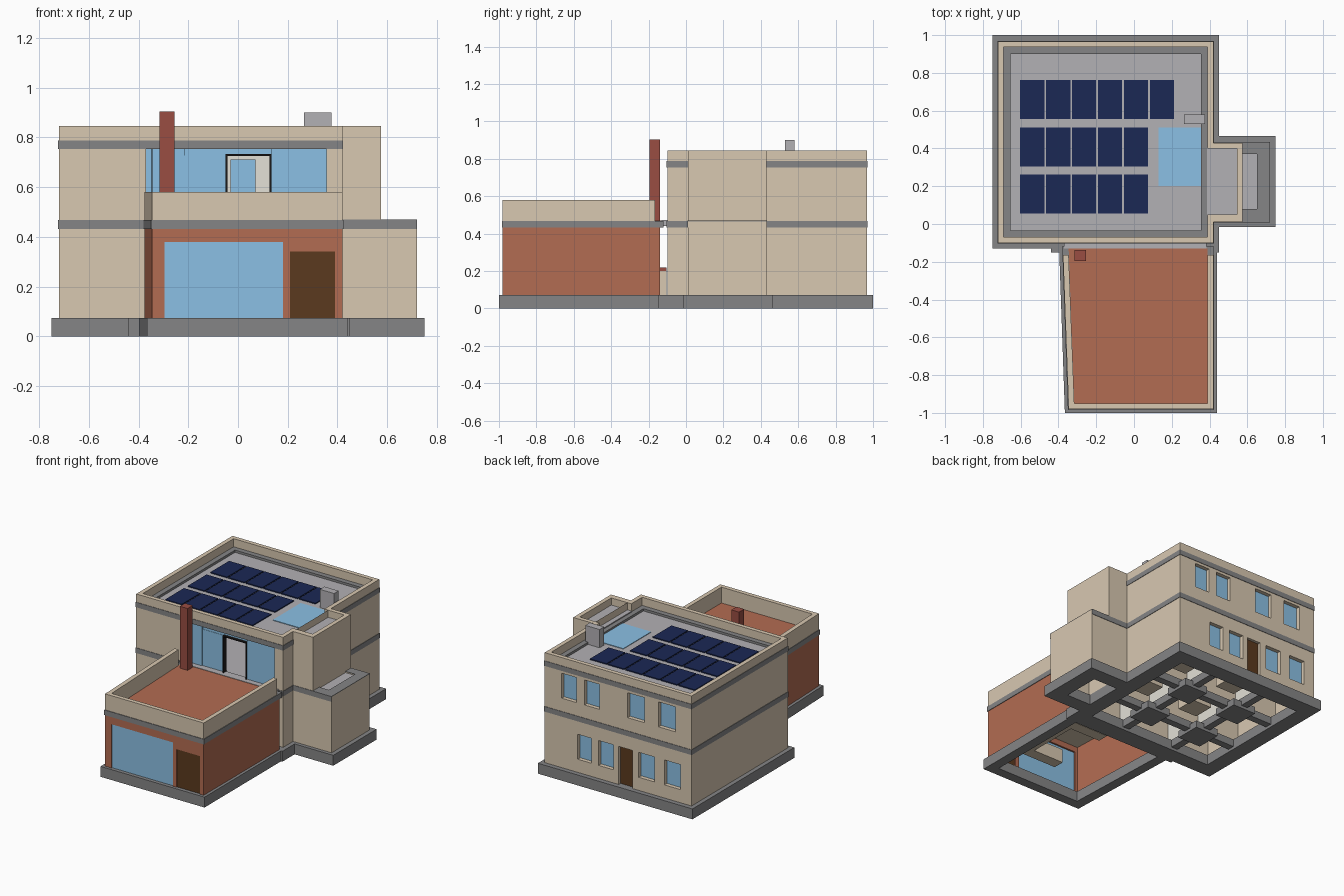
import bpy, bmesh

cube = bpy.data.objects.get("Cube")
if cube:
    bpy.data.objects.remove(cube, do_unlink=True)


def material(name, r, g, b):
    m = bpy.data.materials.new(name)
    m.use_nodes = True
    m.diffuse_color = (r, g, b, 1)
    m.node_tree.nodes["Principled BSDF"].inputs["Base Color"].default_value = (r, g, b, 1)
    return m


BEIGE = material("beige render", .69, .58, .44)
GLASS = material("blue glass", .26, .53, .78)
BRICK = material("brick", .45, .15, .085)
DARK = material("dark grey stone", .235, .235, .24)
LIGHT = material("light grey roof", .45, .44, .46)
NAVY = material("navy panel", .011, .021, .09)
RED = material("dark red brick", .32, .075, .055)
BROWN = material("brown wood", .105, .042, .013)
WHITE = material("off white", .77, .75, .68)
BLACK = material("black frame", .012, .01, .01)


def finish(name, bm, mat):
    bmesh.ops.recalc_face_normals(bm, faces=bm.faces)
    me = bpy.data.meshes.new(name)
    bm.to_mesh(me)
    bm.free()
    me.materials.append(mat)
    ob = bpy.data.objects.new(name, me)
    bpy.context.collection.objects.link(ob)


def add_prism(bm, outer, z0, z1, inner=None):
    """Extruded outline, or a ring when an inner outline is given."""
    def loop(pts, z):
        return [bm.verts.new((x, y, z)) for x, y in pts]

    def skin(a, b):
        n = len(a)
        for i in range(n):
            j = (i + 1) % n
            bm.faces.new((a[i], a[j], b[j], b[i]))
    lo, hi = loop(outer, z0), loop(outer, z1)
    skin(lo, hi)
    if inner:
        ilo, ihi = loop(inner, z0), loop(inner, z1)
        skin(ilo, ihi)
        skin(lo, ilo)
        skin(hi, ihi)
    else:
        bm.faces.new(lo)
        bm.faces.new(hi)


def rect(x0, x1, y0, y1, inset=0):
    x0, x1, y0, y1 = x0 + inset, x1 - inset, y0 + inset, y1 - inset
    return [(x0, y0), (x1, y0), (x1, y1), (x0, y1)]


def prism(name, mat, outer, z0, z1, inner=None):
    bm = bmesh.new()
    add_prism(bm, outer, z0, z1, inner)
    finish(name, bm, mat)


def box(name, mat, x0, x1, y0, y1, z0, z1):
    prism(name, mat, rect(x0, x1, y0, y1), z0, z1)


def wall(name, mat, x0, x1, y0, y1, z0, z1, holes):
    """Wall along x with rectangular holes (x0, x1, z0, z1)."""
    bm = bmesh.new()
    left = x0
    for a, b, c, d in sorted(holes):
        add_prism(bm, rect(left, a, y0, y1), z0, z1)
        if c > z0:
            add_prism(bm, rect(a, b, y0, y1), z0, c)
        if d < z1:
            add_prism(bm, rect(a, b, y0, y1), d, z1)
        left = b
    add_prism(bm, rect(left, x1, y0, y1), z0, z1)
    finish(name, bm, mat)


X0, X1, Y0, Y1 = -.72, .42, -.10, .967
BASE, MID, TOP = .073, .45, .845
T = .03


def wing(d, back=-.14):
    """Slanted front wing outline, offset outwards by d."""
    return [(-.346 - d, -.98 - d), (.42 + d, -.98 - d), (.42 + d, back), (-.376 - d, back)]


# Foundations
prism("main_foundation", DARK, rect(X0, X1, Y0, 1 - T, -T), 0, BASE, rect(X0, X1, Y0, Y1, .08))
prism("bay_foundation", DARK, rect(.36, .75, -.015, .465), 0, BASE, rect(.44, .64, .09, .36))
prism("wing_foundation", DARK, wing(.02), 0, BASE, wing(-.05))
box("foundation_step", DARK, -.44, .45, -.15, -.10, 0, BASE)
for i, x in enumerate((-.36, .05)):
    box(f"footing_beam_x_{i}", DARK, x - .025, x + .025, Y0, Y1, .02, BASE)
    box(f"partition_x_{i}", WHITE, x - .012, x + .012, Y0 + T, Y1 - T, BASE, .43)
    for j, y in enumerate((.22, .6)):
        box(f"footing_pad_{i}_{j}", DARK, x - .09, x + .09, y - .09, y + .09, 0, .05)
        box(f"cabinet_{i}_{j}", BEIGE, x + .10, x + .25, y + .10, y + .25, BASE, .16)
for j, y in enumerate((.22, .6)):
    box(f"footing_beam_y_{j}", DARK, X0, X1, y - .025, y + .025, .02, BASE)
    box(f"partition_y_{j}", BEIGE, X0 + T, X1 - T, y - .012, y + .012, BASE, .43)

# Main block walls
upper = [(.172, .288), (-.007, .11), (-.355, -.224), (-.596, -.464)]
lower = [(.055, .164), (-.115, .001), (-.433, -.31), (-.635, -.51)]
up_holes = [(a, b, .56, .735) for a, b in upper]
low_holes = [(a, b, .165, .34) for a, b in lower]
door = (-.262, -.154, BASE, .34)
wall("back_wall_lower", BEIGE, X0, X1, Y1 - T, Y1, BASE, MID, low_holes + [door])
wall("back_wall_upper", BEIGE, X0, X1, Y1 - T, Y1, MID, TOP, up_holes)
wall("front_wall", BEIGE, X0, X1, Y0, Y0 + T, BASE, TOP, [(-.37, .355, .465, .755)])
box("left_wall", BEIGE, X0, X0 + T, Y0 + T, Y1 - T, BASE, TOP)
box("right_wall", BEIGE, X1 - T, X1, Y0 + T, Y1 - T, BASE, .788)
box("right_parapet_front", BEIGE, X1 - T, X1, Y0 + T, .05, .788, TOP)
box("right_parapet_back", BEIGE, X1 - T, X1, .40, Y1 - T, .788, TOP)

# Back windows and door, set deep in the wall
for i, (a, b, c, d) in enumerate(up_holes + low_holes):
    box(f"back_window_{i}", GLASS, a, b, Y1 - .036, Y1 - .028, c, d)
box("back_door", BROWN, door[0], door[1], Y1 - T, Y1 - .02, BASE, .34)

# Trim bands
for name, z0, z1, depth in (("lower_band", .432, .468, .03), ("upper_band", .753, .788, .066)):
    prism(name, DARK, rect(X0, X1, Y0, Y1, -.003), z0, z1, rect(X0, X1, Y0, Y1, depth))

# Slabs and roof
box("lower_ceiling", BEIGE, X0 + T, X1 - T, Y0 + T, Y1 - T, .42, .43)
box("upper_floor", LIGHT, X0 + T, X1 - T, Y0 + T, Y1 - T, .43, .465)
box("roof", LIGHT, X0 + T, X1 - T, Y0 + T, Y1 - T, .757, .772)
for row, (y, count) in enumerate(((.055, 5), (.305, 5), (.555, 6))):
    for col in range(count):
        x = -.603 + col * .1375
        box(f"solar_panel_{row}_{col}", NAVY, x, x + .128, y, y + .207, .772, .779)
box("skylight", GLASS, .13, .355, .20, .51, .77, .776)
box("roof_vent", LIGHT, .265, .375, .53, .58, .77, .90)

# Side bay: tall part and low part with a recessed top
prism("bay_upper_walls", BEIGE, rect(.42, .575, .01, .43), .46, TOP,
      [(.42, .05), (.545, .05), (.545, .40), (.42, .40)])
box("bay_roof", LIGHT, .386, .55, .045, .405, .785, .795)
prism("bay_lower_walls", BEIGE, rect(.41, .72, .01, .43), BASE, .465, rect(.45, .65, .08, .37))
prism("bay_cap", DARK, rect(.42, .72, .01, .43), .465, .469, rect(.45, .65, .08, .37))
box("bay_recess_floor", LIGHT, .44, .66, .07, .38, .45, .46)
for i, y in enumerate((.007, .43)):
    box(f"bay_band_{i}", DARK, .42, .72, y, y + .003, .432, .469)

# Front wing
wall("wing_front_wall", BRICK, -.346, .42, -.98, -.95, BASE, .434,
     [(-.295, .18, BASE, .38), (.21, .39, BASE, .34)])


def wing_sides(name, mat, z0, z1, y_end):
    box(name + "_right", mat, .39, .42, -.95, y_end, z0, z1)
    prism(name + "_left", mat, [(-.346, -.98), (-.316, -.95), (-.346, y_end), (-.376, y_end)], z0, z1)


wing_sides("wing_wall", BRICK, BASE, .434, -.14)
wing_sides("wing_parapet", BEIGE, .466, .58, -.165)
box("wing_parapet_front", BEIGE, -.346, .42, -.98, -.95, .466, .58)
prism("wing_band", DARK, wing(.004, -.12), .432, .468, wing(-T, -.13))
box("wing_window", GLASS, -.295, .18, -.974, -.962, BASE, .38)
box("wing_door", BROWN, .21, .39, -.974, -.962, BASE, .34)
prism("terrace_floor", BRICK, wing(-T, -.13), .44, .469)
prism("wing_ceiling", BEIGE, wing(-T), .42, .44)
box("terrace_threshold", LIGHT, -.37, .385, -.13, -.07, .44, .472)
box("chimney", RED, -.315, -.255, -.195, -.138, .20, .903)
box("hearth", BEIGE, -.34, -.20, -.21, -.105, BASE, .20)
box("hearth_top", RED, -.34, -.20, -.21, -.105, .20, .22)

# Built-in seating inside the wing
box("seat_back", BEIGE, .26, .34, -.78, -.25, BASE, .17)
for i, y in enumerate((-.78, -.33)):
    box(f"seat_side_{i}", BEIGE, .02, .26, y, y + .08, BASE, .17)

# Upper glazing facing the terrace
panes = [(-.37, -.345, .755), (-.345, -.215, .755), (-.215, -.05, .727), (.135, .355, .755)]
for i, (a, b, top) in enumerate(panes):
    y = -.085 - .006 * (i % 2)
    box(f"terrace_pane_{i}", GLASS, a, b, y, y + .008, .465, top)
box("pane_header", GLASS, -.215, .135, -.083, -.075, .727, .757)
box("pane_joint", BLACK, -.347, -.343, -.093, -.075, .465, .755)
for i, x in enumerate((-.05, .127)):
    box(f"door_post_{i}", BLACK, x, x + .008, -.10, -.07, .465, .73)
box("door_head", BLACK, -.05, .135, -.10, -.07, .724, .732)
box("inner_wall", WHITE, -.30, .35, .40, .42, .465, .757)
box("inner_pane", GLASS, -.03, .07, .393, .40, .56, .71)
